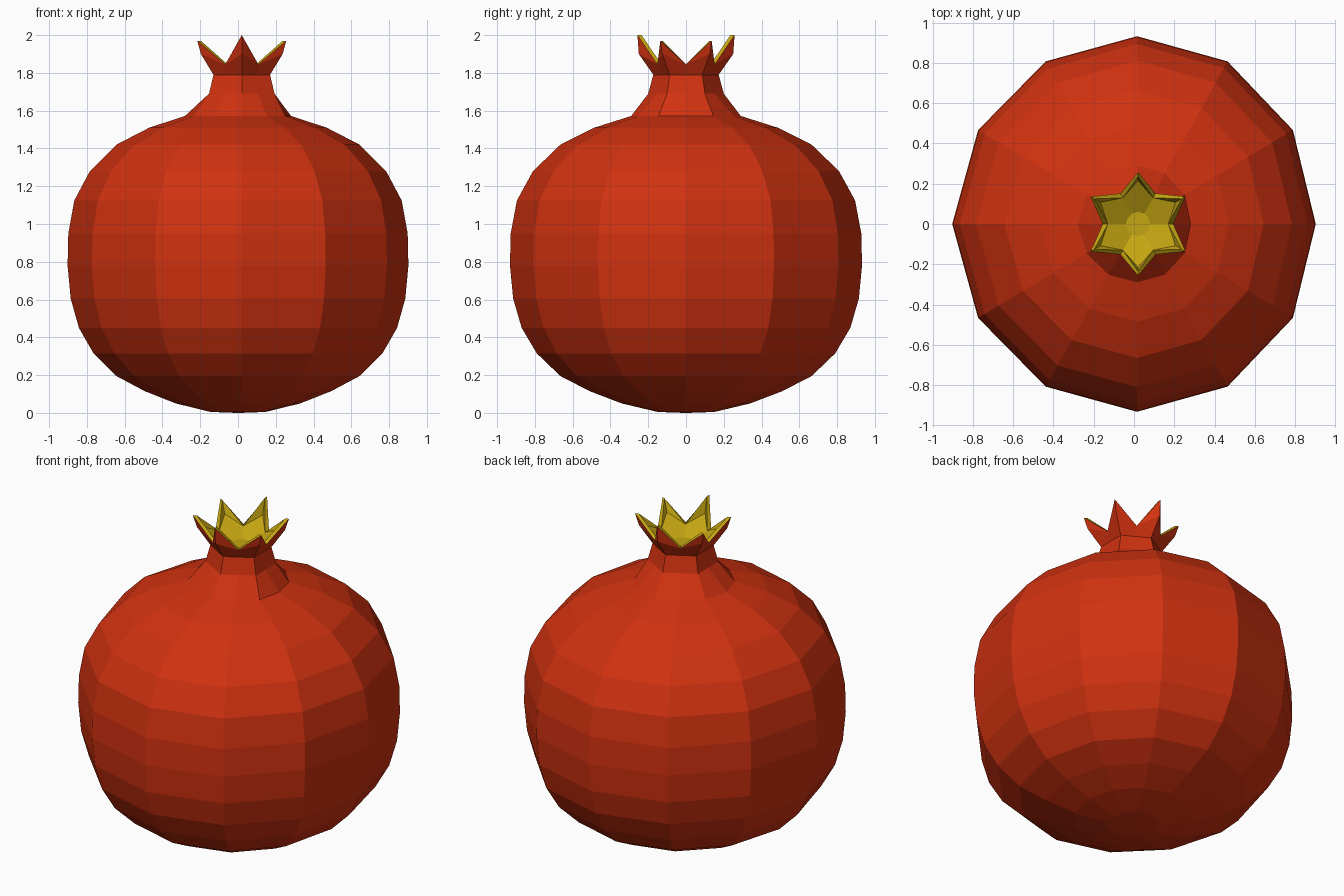
import bpy
import bmesh
from math import sin, cos, pi

old = bpy.data.objects.get("Cube")
if old:
    bpy.data.objects.remove(old, do_unlink=True)

SIDES = 12


def material(name, colour):
    mat = bpy.data.materials.new(name)
    mat.use_nodes = True
    mat.diffuse_color = colour
    bsdf = mat.node_tree.nodes["Principled BSDF"]
    bsdf.inputs["Base Color"].default_value = colour
    bsdf.inputs["Roughness"].default_value = 0.8
    return mat


RED = material("pomegranate red", (0.63, 0.031, 0.005, 1))
GOLD = material("lining gold", (0.56, 0.38, 0.006, 1))


def round_ring(r, z):
    """Slightly oval twelve-sided ring of the fruit."""
    pts = []
    for k in range(SIDES):
        a = 2 * pi * k / SIDES
        pts.append((0.968 * r * cos(a) + 0.015 * abs(sin(a)), r * sin(a), z))
    return pts


def star_ring(tip, valley, lift=0.0):
    """Ring alternating between valley and petal tip (radius, height)."""
    pts = []
    for k in range(SIDES):
        a = 2 * pi * k / SIDES
        r, z = tip if k % 2 else valley
        if k in (3, 9):
            z += lift
            r -= lift / 2
        pts.append((0.02 + r * cos(a), r * sin(a), z))
    return pts


def loft(name, rings, cap_start=False, cap_end=False, gold_from=None):
    """Skin consecutive rings; bands from gold_from onward use the lining."""
    bm = bmesh.new()
    loops = [[bm.verts.new(p) for p in ring] for ring in rings]
    for band, (low, high) in enumerate(zip(loops, loops[1:])):
        for k in range(SIDES):
            n = (k + 1) % SIDES
            face = bm.faces.new((low[k], low[n], high[n], high[k]))
            if gold_from is not None and band >= gold_from:
                face.material_index = 1
    if cap_start:
        bm.faces.new(loops[0][::-1])
    if cap_end:
        cap = bm.faces.new(loops[-1])
        cap.material_index = 0 if gold_from is None else 1
    bmesh.ops.remove_doubles(bm, verts=bm.verts, dist=1e-5)
    mesh = bpy.data.meshes.new(name)
    bm.to_mesh(mesh)
    bm.free()
    mesh.materials.append(RED)
    mesh.materials.append(GOLD)
    obj = bpy.data.objects.new(name, mesh)
    bpy.context.collection.objects.link(obj)
    return obj


# Faceted round body
profile = [
    (0.15, 0.005), (0.34, 0.05), (0.51, 0.115), (0.665, 0.195),
    (0.79, 0.315), (0.87, 0.45), (0.915, 0.605), (0.932, 0.78),
    (0.928, 0.95), (0.895, 1.125), (0.81, 1.28), (0.665, 1.42),
    (0.485, 1.51), (0.29, 1.572),
]
loft("fruit_body", [round_ring(0.01, 0)] + [round_ring(r, z) for r, z in profile],
     cap_start=True)

# Six-sided neck blending out of the body
hexagon = cos(pi / 6)
neck_top = star_ring((0.173, 1.79), (0.173 * hexagon, 1.79))
loft("neck", [
    round_ring(*profile[-1]),
    star_ring((0.2, 1.69), (0.2 * hexagon, 1.69)),
    neck_top,
])

# Six-pointed crown: red outside, over the rim, gold inside
outer_valley, inner_valley = (0.175, 1.845), (0.15, 1.845)
loft("crown", [
    neck_top,
    star_ring((0.25, 1.9), outer_valley),
    star_ring((0.272, 1.97), outer_valley, lift=0.03),
    star_ring((0.25, 1.97), inner_valley, lift=0.03),
    star_ring((0.215, 1.9), inner_valley),
    star_ring((0.06, 1.805), (0.06, 1.805)),
], cap_end=True, gold_from=2)
